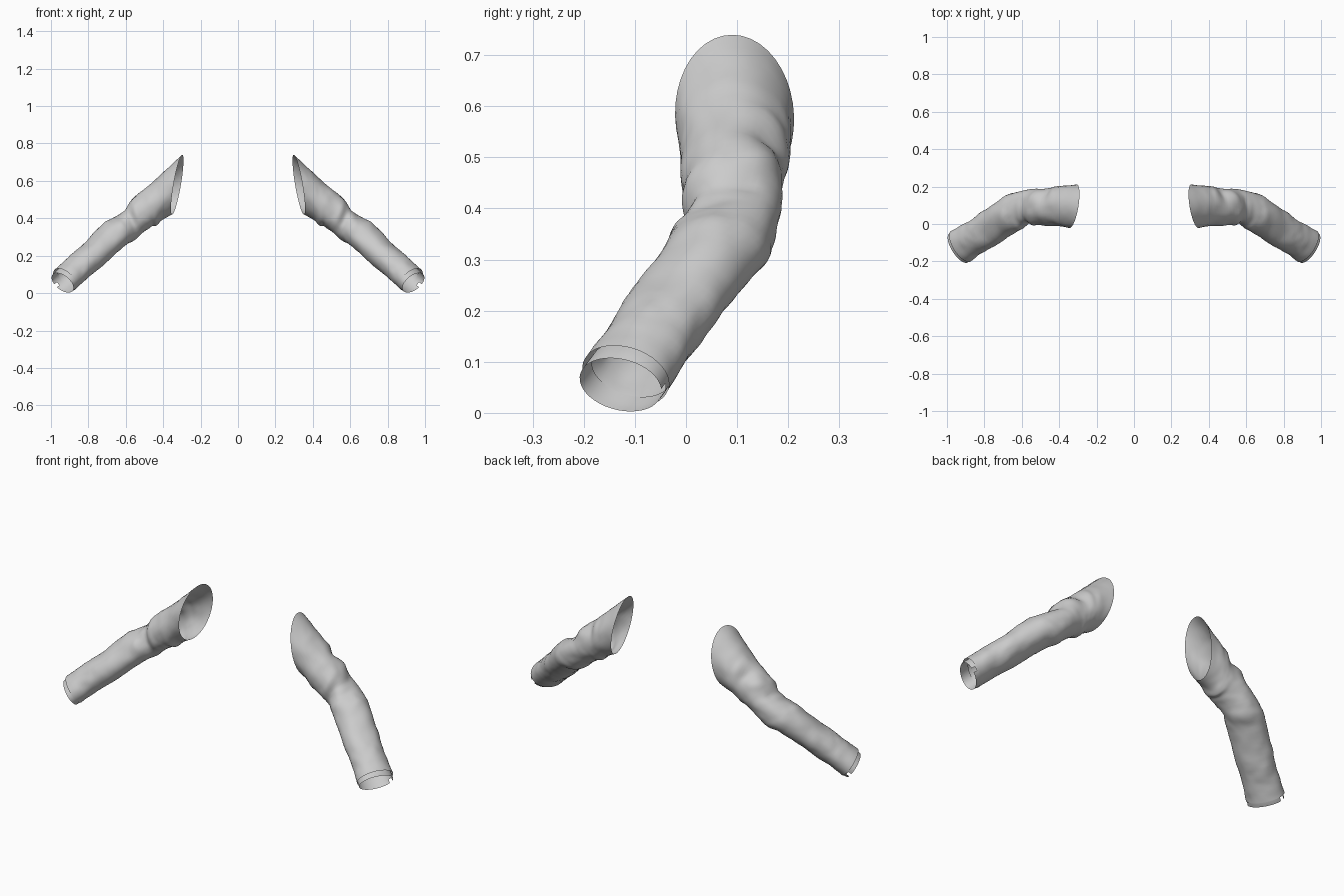
import bpy, bmesh, math
from mathutils import Vector, noise

if "Cube" in bpy.data.objects:
    bpy.data.objects.remove(bpy.data.objects["Cube"])

SEG, SUB = 40, 8

fabric = bpy.data.materials.new("grey fabric")
fabric.diffuse_color = (0.6, 0.6, 0.6, 1)
fabric.use_nodes = True
fabric.node_tree.nodes["Principled BSDF"].inputs["Base Color"].default_value = fabric.diffuse_color

# Sleeve sections from shoulder to wrist: centre, section normal, half height, half width
SLEEVE = [
    ((.325, .095, .580), (.97, .165, .17), .162, .118),
    ((.395, .095, .525), (.99, .06, .08), .134, .108),
    ((.450, .092, .475), (.97, 0, -.15), .112, .101),
    ((.520, .090, .422), (.80, 0, -.55), .088, .096),
    ((.595, .083, .357), (.74, -.20, -.62), .080, .094),
    ((.675, .045, .298), (.69, -.42, -.58), .078, .097),
    ((.780, -.028, .200), (.69, -.44, -.58), .074, .095),
    ((.855, -.075, .137), (.69, -.44, -.58), .072, .092),
    ((.925, -.118, .072), (.69, -.44, -.58), .073, .097),
]
CUFF = [
    ((.905, -.106, .085), (.69, -.44, -.58), .066, .090),
    ((.925, -.119, .067), (.69, -.44, -.58), .066, .091),
    ((.938, -.128, .055), (.69, -.44, -.58), .064, .092),
]
# Cloth folds: section index, angle (0 back, 90 top, 180 front), length, angular width, height
FOLDS = [
    (3.7, 170, .30, 45, -.014), (3.1, 150, .25, 40, .008), (4.5, 150, .3, 35, .007),
    (2.2, 55, .22, 35, -.012), (1.7, 40, .25, 30, .008), (2.8, 50, .25, 35, .008),
    (3.5, 70, .22, 40, -.010), (4.0, 90, .25, 40, -.006), (4.8, 80, .4, 45, .006),
    (2.6, 250, .3, 40, -.006), (4.3, 290, .35, 50, .006), (5.6, 300, .4, 35, -.006),
    (7.3, 170, .3, 40, -.006), (6.4, 100, .4, 30, .004), (5.3, 0, .4, 40, -.004),
]


def spline(a, b, c, d, t):
    return 0.5 * (2 * b + (c - a) * t + (2 * a - 5 * b + 4 * c - d) * t * t
                  + (3 * b - a - 3 * c + d) * t ** 3)


def section(rows, s):
    """Smoothly interpolated section at position s along the rows."""
    k = min(int(s), len(rows) - 2)
    ids = [min(max(k + j, 0), len(rows) - 1) for j in (-1, 0, 1, 2)]
    mix = lambda f: spline(*[f(rows[i]) for i in ids], s - k)
    return (mix(lambda r: Vector(r[0])), mix(lambda r: Vector(r[1])).normalized(),
            mix(lambda r: r[2]), mix(lambda r: r[3]))


def wrinkle(s, angle, p):
    total = 0.005 * noise.noise(p * 14) + 0.002 * noise.noise(p * 35)
    for fs, fa, length, width, height in FOLDS:
        da = (math.degrees(angle) - fa + 180) % 360 - 180
        # folds run slightly diagonally around the arm
        ds = s - fs - da * 0.004
        total += height * math.exp(-(ds / length) ** 2 - (da / width) ** 2)
    return total * min(1, s * 1.5, (8 - s) * 1.5 + 0.15)


def tube(name, rows, wrinkled, gap=None):
    bm = bmesh.new()
    rings = []
    for k in range((len(rows) - 1) * SUB + 1):
        s = k / SUB
        c, n, ru, rv = section(rows, s)
        v = Vector((0, 0, 1)).cross(n).normalized()
        u = n.cross(v)
        ring = []
        for i in range(SEG):
            a = 2 * math.pi * i / SEG
            out = v * math.cos(a) + u * math.sin(a)
            p = c + v * rv * math.cos(a) + u * ru * math.sin(a)
            if wrinkled:
                p += out * wrinkle(s, a, p)
            ring.append(bm.verts.new(p))
        rings.append(ring)
    for k in range(len(rings) - 1):
        for i in range(SEG):
            if gap and i in gap and k >= SUB:
                continue
            j = (i + 1) % SEG
            bm.faces.new((rings[k][i], rings[k][j], rings[k + 1][j], rings[k + 1][i]))
    # rest the lowest edge on the ground
    for vert in bm.verts:
        vert.co.z = max(vert.co.z, 0)
    mesh = bpy.data.meshes.new(name)
    bm.to_mesh(mesh)
    bm.free()
    mesh.materials.append(fabric)
    for poly in mesh.polygons:
        poly.use_smooth = True
    ob = bpy.data.objects.new(name, mesh)
    bpy.context.collection.objects.link(ob)
    # matching piece on the other arm
    mirror = ob.modifiers.new("other arm", 'MIRROR')
    mirror.use_mirror_merge = False
    return ob


tube("sleeves", SLEEVE, True)
# inner wrist band with a small open notch at the back
tube("wrist_bands", CUFF, False, gap=(37, 38))
